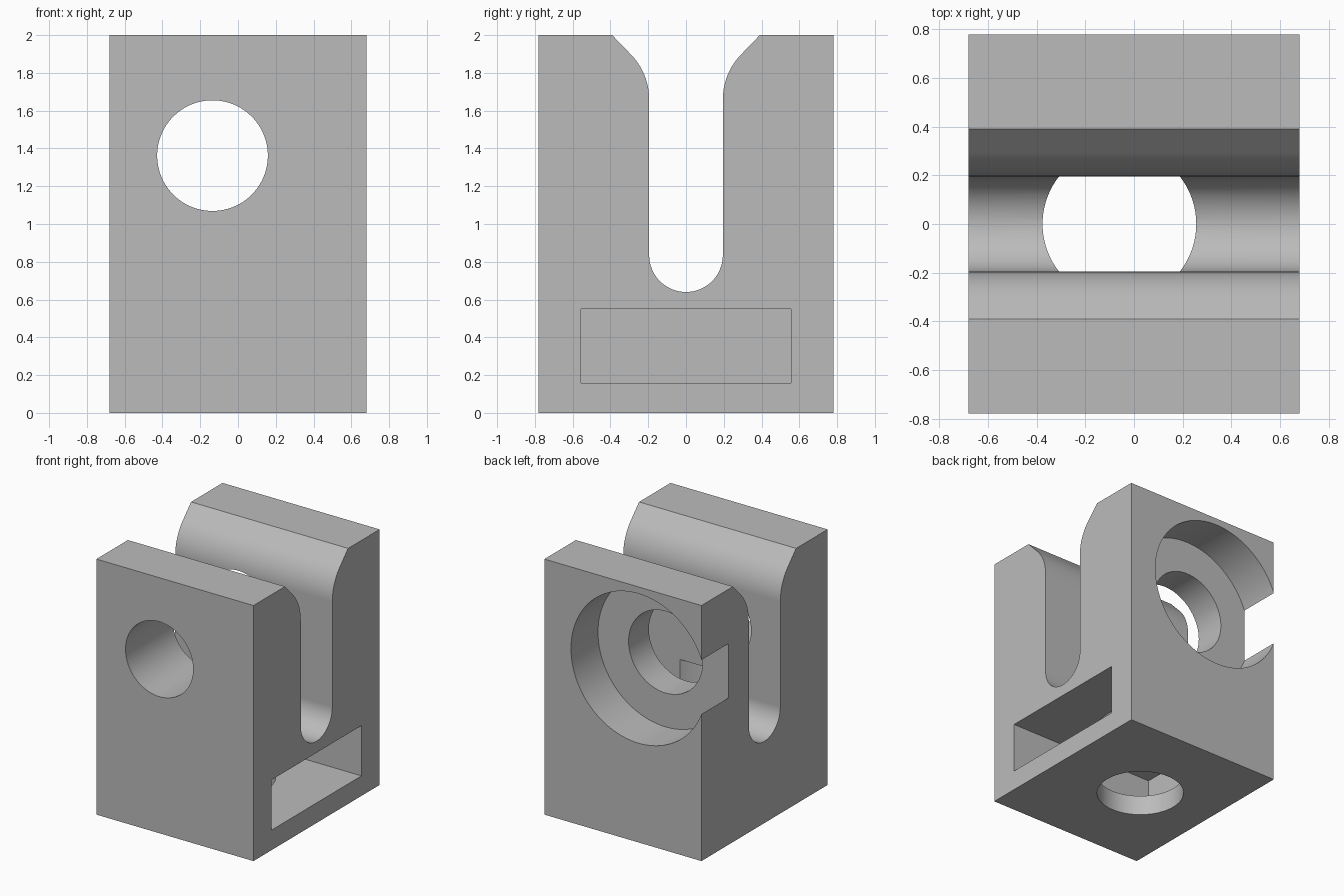
import bpy, bmesh
from math import sin, cos, pi, radians
from mathutils import Matrix, Vector

default = bpy.data.objects.get("Cube")
if default:
    bpy.data.objects.remove(default, do_unlink=True)

grey = bpy.data.materials.new("machined grey")
grey.use_nodes = True
tone = (0.5, 0.5, 0.5, 1)
grey.diffuse_color = tone
grey.node_tree.nodes["Principled BSDF"].inputs["Base Color"].default_value = tone


def make_object(name, bm):
    bmesh.ops.recalc_face_normals(bm, faces=bm.faces)
    mesh = bpy.data.meshes.new(name)
    bm.to_mesh(mesh)
    bm.free()
    mesh.materials.append(grey)
    obj = bpy.data.objects.new(name, mesh)
    bpy.context.collection.objects.link(obj)
    return obj


def box(name, low, high):
    bm = bmesh.new()
    low, high = Vector(low), Vector(high)
    bmesh.ops.create_cube(bm, size=1)
    bmesh.ops.scale(bm, vec=high - low, verts=bm.verts)
    bmesh.ops.translate(bm, vec=(low + high) / 2, verts=bm.verts)
    return make_object(name, bm)


def cylinder(name, radius, start, end):
    bm = bmesh.new()
    start, end = Vector(start), Vector(end)
    axis = end - start
    turn = Vector((0, 0, 1)).rotation_difference(axis).to_matrix().to_4x4()
    bmesh.ops.create_cone(bm, cap_ends=True, segments=96, radius1=radius, radius2=radius,
                          depth=axis.length,
                          matrix=Matrix.Translation((start + end) / 2) @ turn)
    return make_object(name, bm)


def prism_along_x(name, profile, half_length):
    bm = bmesh.new()
    face = bm.faces.new([bm.verts.new((-half_length, y, z)) for y, z in profile])
    side = bmesh.ops.extrude_face_region(bm, geom=[face])["geom"]
    bmesh.ops.translate(bm, vec=(2 * half_length, 0, 0),
                        verts=[v for v in side if isinstance(v, bmesh.types.BMVert)])
    return make_object(name, bm)


# Main block
block = box("clamp_block", (-0.68, -0.78, 0), (0.68, 0.78, 2))

# Slot: round bottom, straight walls, flared and chamfered mouth
half, flare = 0.195, 0.34
right = [(half * sin(i * pi / 32), 0.835 - half * cos(i * pi / 32)) for i in range(1, 17)]
right += [(half + flare * (1 - cos(i * pi / 48)), 1.66 + flare * sin(i * pi / 48))
          for i in range(13)]
right += [(0.487, 2.1)]
left = [(-y, z) for y, z in reversed(right)]
slot = prism_along_x("slot_cutter", [(0, 0.64)] + right + left, 1)

# Cross bore: narrow at the front, wider at the back, with a counterbore
cx, cz = -0.135, 1.362
cutters = [
    slot,
    cylinder("front_bore_cutter", 0.293, (cx, -1, cz), (cx, 0, cz)),
    cylinder("back_bore_cutter", 0.32, (cx, 0, cz), (cx, 0.6, cz)),
    cylinder("counterbore_cutter", 0.585, (cx, 0.446, cz), (cx, 1, cz)),
    # Blind side pocket and the vertical bore from the base
    box("pocket_cutter", (-0.605, -0.555, 0.157), (1, 0.555, 0.55)),
    cylinder("base_bore_cutter", 0.316, (-0.06, 0, -0.2), (-0.06, 0, 0.973)),
]

bpy.context.view_layer.objects.active = block
for cutter in cutters:
    cutter.hide_render = True
    mod = block.modifiers.new(cutter.name, "BOOLEAN")
    mod.operation = "DIFFERENCE"
    mod.solver = "EXACT"
    mod.object = cutter
    bpy.ops.object.modifier_apply(modifier=mod.name)
for cutter in cutters:
    bpy.data.objects.remove(cutter, do_unlink=True)

# Smooth curved walls, keep machined edges crisp
bpy.ops.object.select_all(action="DESELECT")
block.select_set(True)
bpy.ops.object.shade_smooth_by_angle(angle=radians(25))
weighted = block.modifiers.new("even_shading", "WEIGHTED_NORMAL")
weighted.keep_sharp = True
